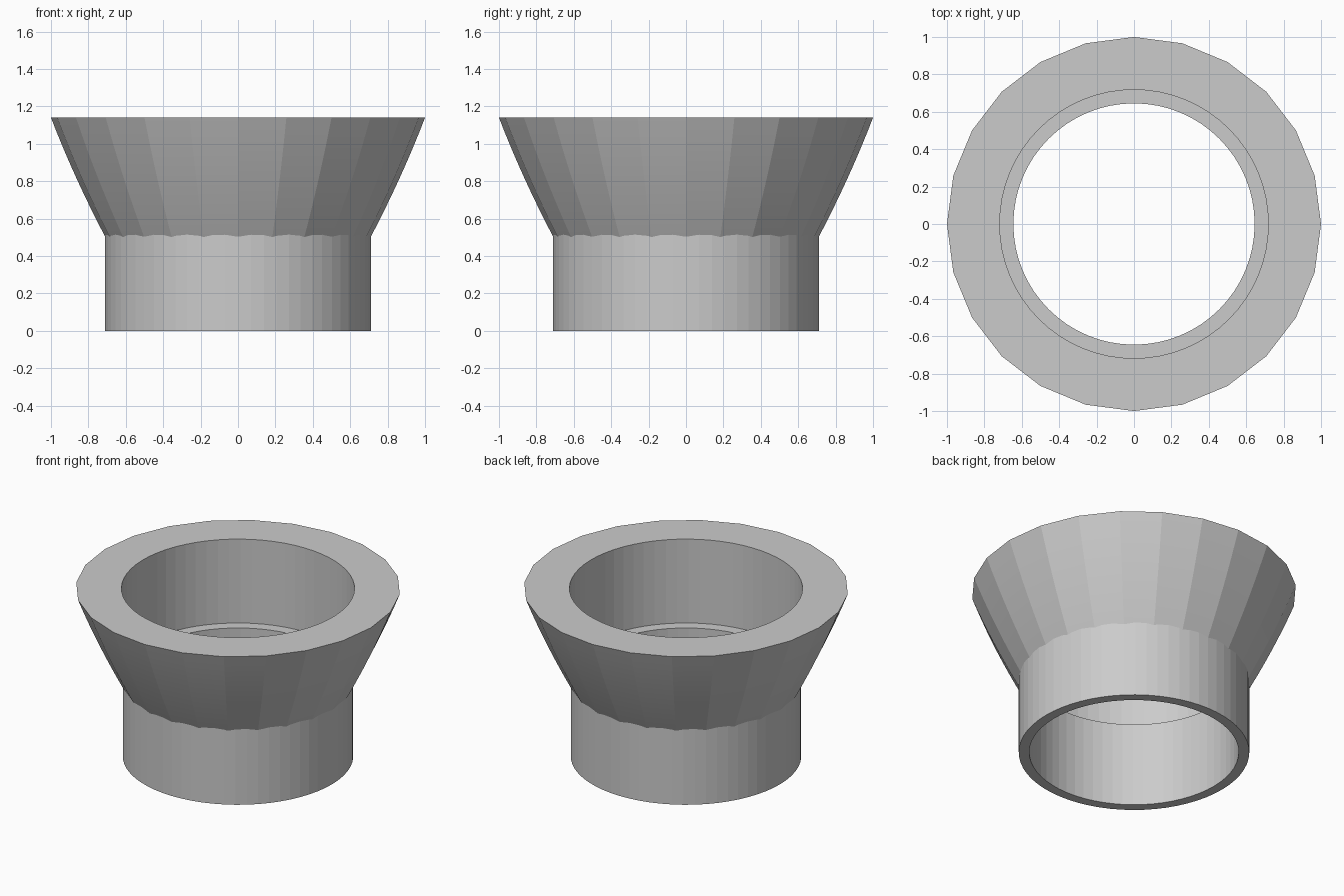
import bpy, bmesh
from math import sin, cos, pi, radians

if "Cube" in bpy.data.objects:
    bpy.data.objects.remove(bpy.data.objects["Cube"])


def lathe(name, profile, sides):
    """Capped solid turned around z from (radius, z) points listed bottom to top."""
    bm = bmesh.new()
    rings = [[bm.verts.new((r * cos(2 * pi * i / sides), r * sin(2 * pi * i / sides), z))
              for i in range(sides)] for r, z in profile]
    for a, b in zip(rings, rings[1:]):
        for i in range(sides):
            j = (i + 1) % sides
            bm.faces.new((a[i], a[j], b[j], b[i]))
    bm.faces.new(rings[0][::-1])
    bm.faces.new(rings[-1])
    mesh = bpy.data.meshes.new(name)
    bm.to_mesh(mesh)
    bm.free()
    obj = bpy.data.objects.new(name, mesh)
    bpy.context.collection.objects.link(obj)
    return obj


def combine(target, other, operation):
    """Apply a boolean, then discard the helper."""
    mod = target.modifiers.new(operation, 'BOOLEAN')
    mod.operation = operation
    mod.solver = 'EXACT'
    mod.object = other
    bpy.context.view_layer.objects.active = target
    bpy.ops.object.modifier_apply(modifier=mod.name)
    bpy.data.objects.remove(other)


TOP, LEDGE = 1.14, 0.57

# Faceted flare with a slight outward bulge; its lower end hides in the pipe wall
r0, z0, steps = 0.69, 0.465, 8
flare = [(r0 + (1 - r0) * t + 0.05 * t * (1 - t), z0 + (TOP - z0) * t)
         for t in (k / steps for k in range(steps + 1))]
socket = lathe("flared_socket", flare, 24)

# Round pipe below the flare
combine(socket, lathe("pipe", [(0.71, 0), (0.71, LEDGE)], 64), 'UNION')

# Stepped bore: narrow through the pipe, wider above the ledge
bore = [(0.645, -0.1), (0.645, LEDGE), (0.718, LEDGE), (0.718, TOP + 0.1)]
combine(socket, lathe("bore_cutter", bore, 64), 'DIFFERENCE')

# Smooth only along the flare curve, leaving the facets crisp
bpy.ops.object.select_all(action='DESELECT')
socket.select_set(True)
bpy.context.view_layer.objects.active = socket
bpy.ops.object.shade_smooth_by_angle(angle=radians(4))
